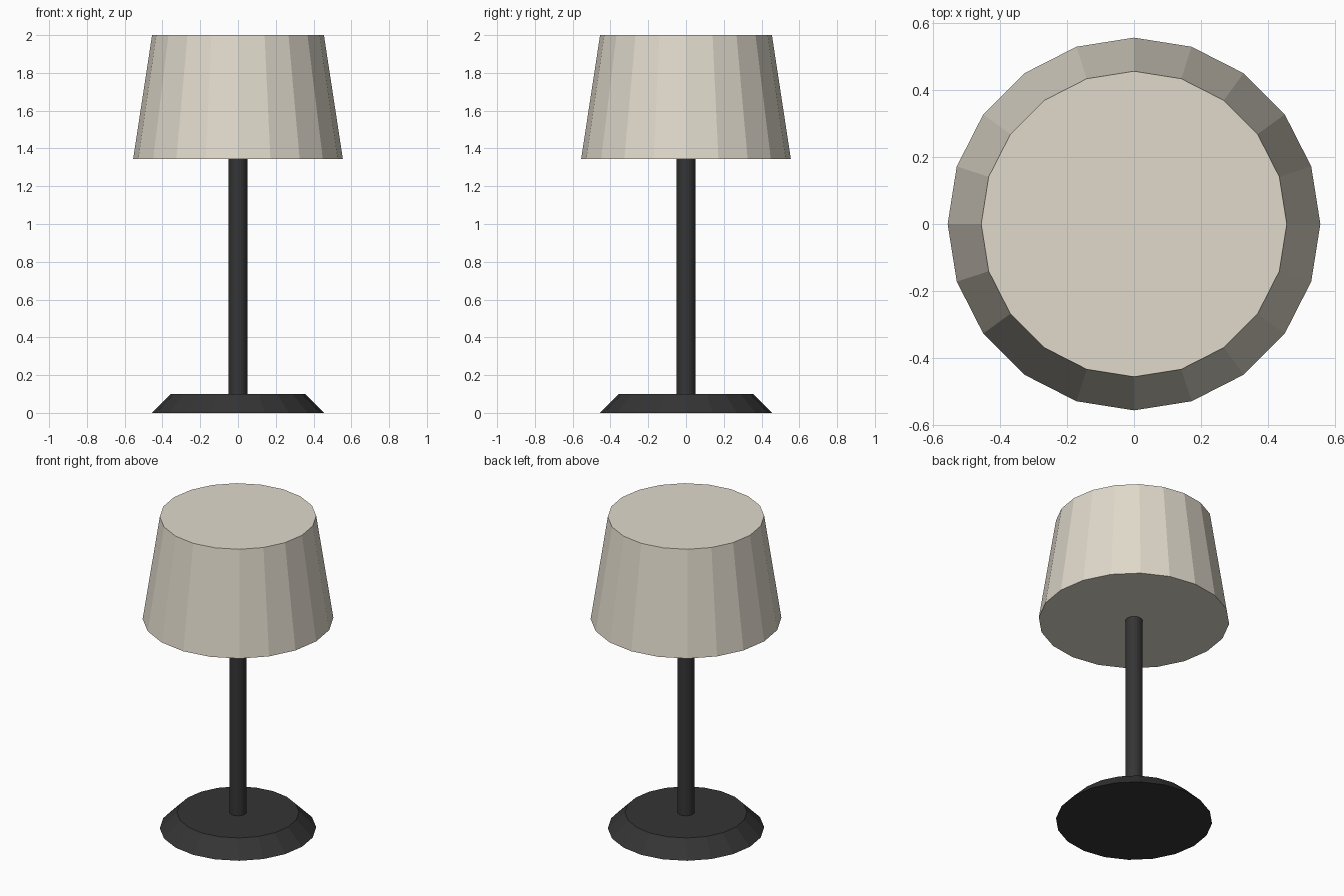
import bpy

if "Cube" in bpy.data.objects:
    bpy.data.objects.remove(bpy.data.objects["Cube"])

SIDES = 20


def material(name, rgb):
    mat = bpy.data.materials.new(name)
    mat.diffuse_color = (*rgb, 1)
    mat.use_nodes = True
    mat.node_tree.nodes["Principled BSDF"].inputs["Base Color"].default_value = mat.diffuse_color
    return mat


def frustum(name, r_bottom, r_top, z_bottom, z_top, mat):
    bpy.ops.mesh.primitive_cone_add(
        vertices=SIDES, radius1=r_bottom, radius2=r_top,
        depth=z_top - z_bottom, location=(0, 0, (z_bottom + z_top) / 2))
    obj = bpy.context.object
    obj.name = name
    obj.data.materials.append(mat)
    return obj


dark = material("dark_metal", (0.035, 0.035, 0.035))
cream = material("cream_fabric", (0.75, 0.70, 0.60))

# Bevelled foot, slim stem and tapered closed shade
frustum("base", 0.455, 0.355, 0.0, 0.1, dark)
frustum("stem", 0.05, 0.05, 0.1, 1.345, dark)
frustum("shade", 0.555, 0.455, 1.345, 2.0, cream)
